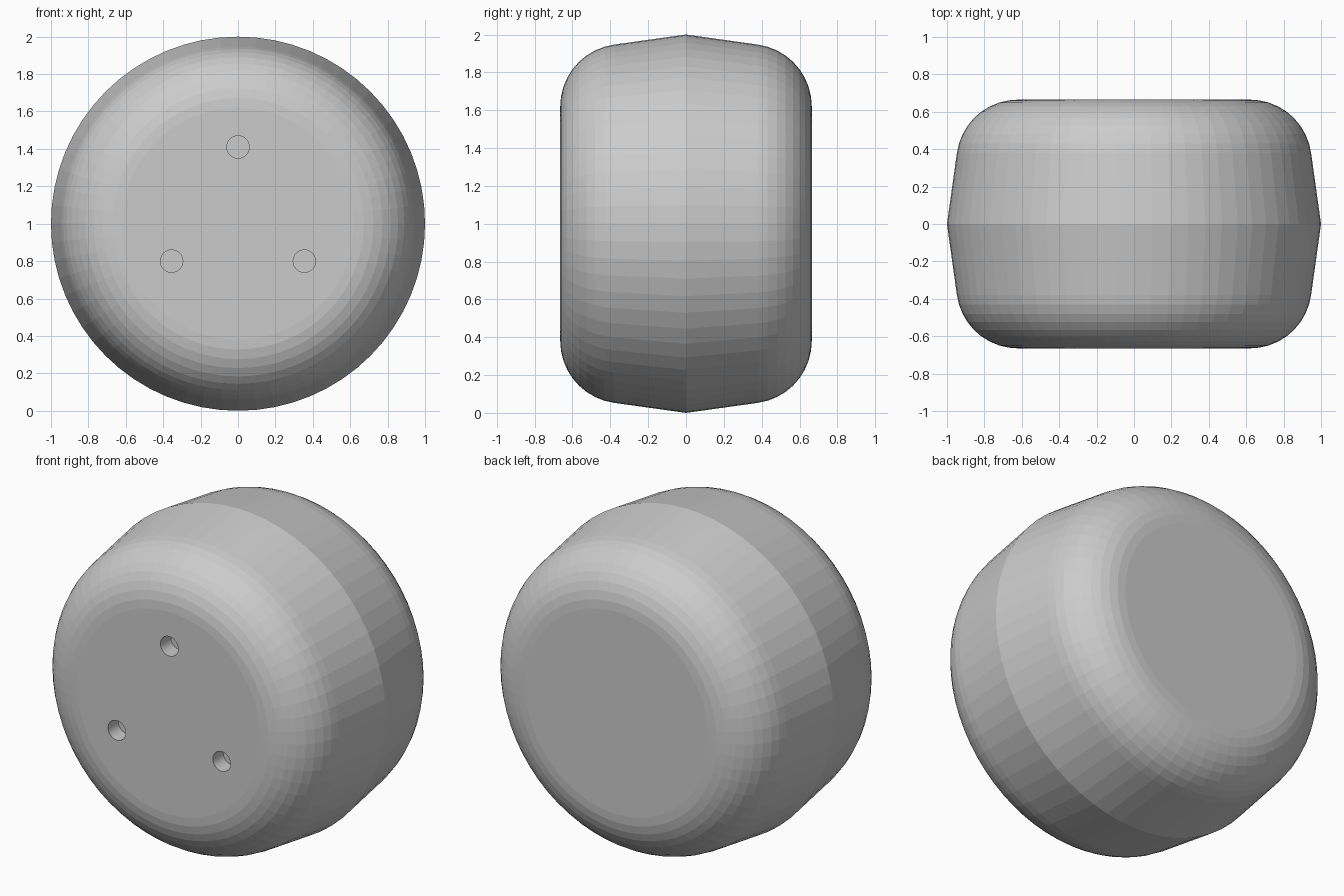
import bpy, bmesh
from math import cos, sin, pi, radians
from mathutils import Vector, Matrix

if "Cube" in bpy.data.objects:
    bpy.data.objects.remove(bpy.data.objects["Cube"])

SEG = 64
HALF = 0.665      # half depth along y
R_ARC = 0.33      # rounded rim radius
STEPS = 9
FLAT = 0.62       # flat face radius

# Half profile (radius, y): flat face, rounded rim, tapered band to the ridge
rim = []
for i in range(STEPS + 1):
    a = radians(90 - (90 - 7.8) * i / STEPS)
    rim.append((FLAT + R_ARC * cos(a), HALF - R_ARC + R_ARC * sin(a)))
profile = [(r, -y) for r, y in rim] + [(1.0, 0.0)] + rim[::-1]

# Body: profile revolved around the y axis
bm = bmesh.new()
rings = [[bm.verts.new((r * sin(2 * pi * k / SEG), y, 1 + r * cos(2 * pi * k / SEG)))
          for k in range(SEG)] for r, y in profile]
for a, b in zip(rings, rings[1:]):
    for k in range(SEG):
        n = (k + 1) % SEG
        bm.faces.new((a[k], a[n], b[n], b[k]))
bm.faces.new(rings[0])
bm.faces.new(rings[-1])
bmesh.ops.recalc_face_normals(bm, faces=bm.faces)
mesh = bpy.data.meshes.new("round_body")
bm.to_mesh(mesh)
bm.free()
body = bpy.data.objects.new("round_body", mesh)
bpy.context.collection.objects.link(body)

# Three shallow holes in the front face
bm = bmesh.new()
depth = 0.1
for x, z in ((0, 1.41), (-0.355, 0.80), (0.355, 0.80)):
    m = Matrix.Translation(Vector((x, -HALF, z))) @ Matrix.Rotation(pi / 2, 4, 'X')
    bmesh.ops.create_cone(bm, cap_ends=True, segments=32, radius1=0.06, radius2=0.06,
                          depth=2 * depth, matrix=m)
mesh = bpy.data.meshes.new("hole_cutter")
bm.to_mesh(mesh)
bm.free()
cutter = bpy.data.objects.new("hole_cutter", mesh)
bpy.context.collection.objects.link(cutter)
cutter.hide_render = True
cutter.hide_set(True)

cut = body.modifiers.new("holes", 'BOOLEAN')
cut.operation = 'DIFFERENCE'
cut.solver = 'EXACT'
cut.object = cutter
